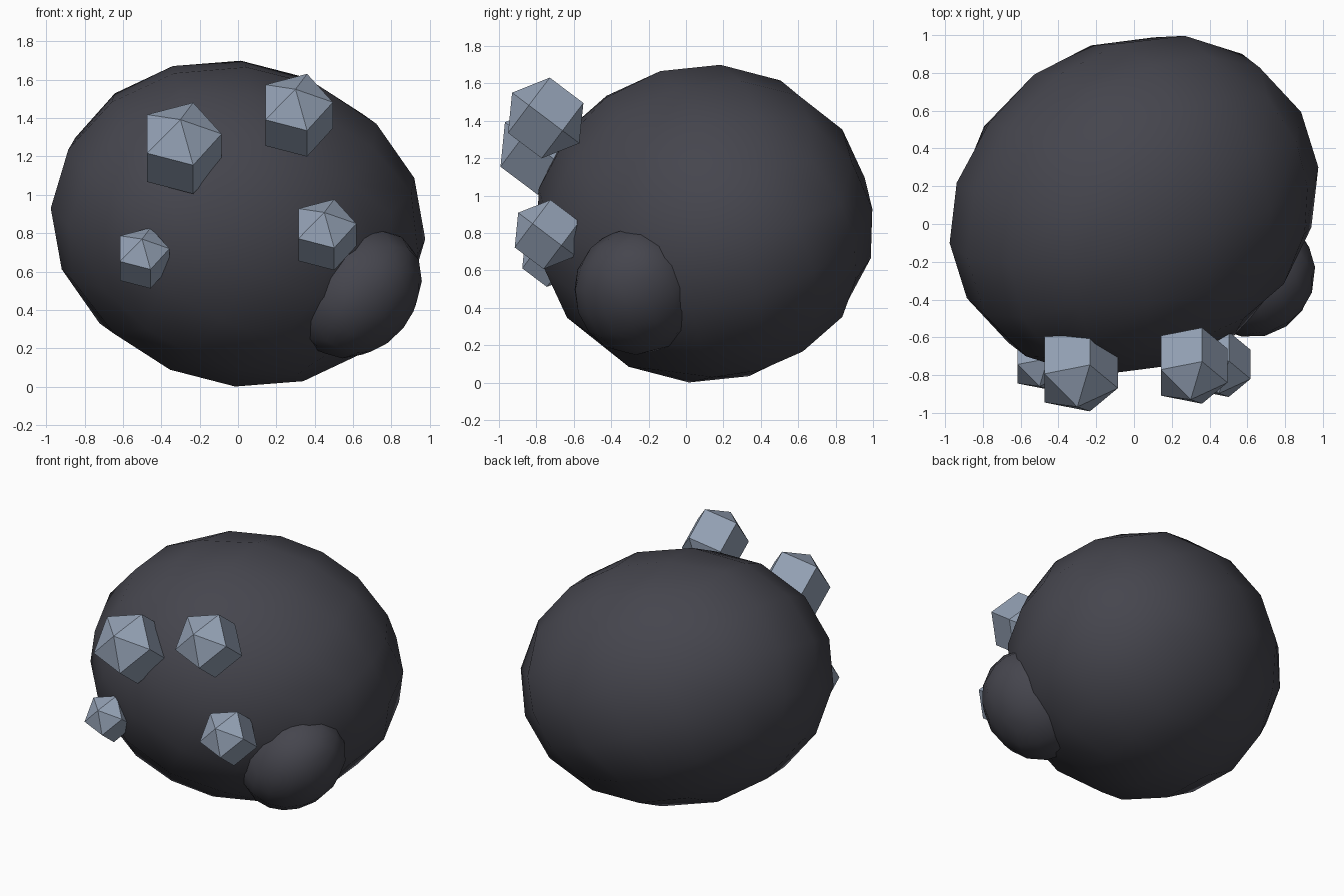
import bpy, bmesh
from math import pi, tan, sin, cos, radians
from mathutils import Matrix, Vector, Euler

if "Cube" in bpy.data.objects:
    bpy.data.objects.remove(bpy.data.objects["Cube"])


def material(name, rgb):
    m = bpy.data.materials.new(name)
    m.diffuse_color = (*rgb, 1)
    m.use_nodes = True
    m.node_tree.nodes["Principled BSDF"].inputs["Base Color"].default_value = m.diffuse_color
    return m


def finish(name, bm, mat, smooth):
    bmesh.ops.recalc_face_normals(bm, faces=bm.faces)
    for f in bm.faces:
        f.smooth = smooth
    me = bpy.data.meshes.new(name)
    bm.to_mesh(me)
    bm.free()
    me.materials.append(mat)
    ob = bpy.data.objects.new(name, me)
    bpy.context.collection.objects.link(ob)
    return ob


def rock(name, centre, shape, turn, mat):
    """Rounded cube, turned and then stretched by a 3x3 matrix."""
    bm = bmesh.new()
    bmesh.ops.create_cube(bm, size=2)
    bmesh.ops.subdivide_edges(bm, edges=bm.edges[:], cuts=3, use_grid_fill=True)
    rot = Euler(turn).to_matrix()
    for v in bm.verts:
        p = Vector([tan(c * pi / 4) for c in v.co]).normalized()
        v.co = shape @ (rot @ p) + Vector(centre)
    return finish(name, bm, mat, True)


def crystal(name, centre, r, mat):
    """Five-sided prism with a pyramid on each end, leaning out of the rock."""
    bm = bmesh.new()
    rings = [[bm.verts.new((0.866 * r * cos(a), 0.866 * r * sin(a), h * r))
              for a in (2 * pi * i / 5 for i in range(5))] for h in (-0.5, 0.5)]
    low, high = bm.verts.new((0, 0, -r)), bm.verts.new((0, 0, r))
    for i in range(5):
        j = (i + 1) % 5
        bm.faces.new((rings[0][i], rings[0][j], rings[1][j], rings[1][i]))
        bm.faces.new((rings[1][i], rings[1][j], high))
        bm.faces.new((rings[0][j], rings[0][i], low))
    bm.transform(Matrix.Translation(centre) @ Matrix.Rotation(radians(53), 4, 'X'))
    return finish(name, bm, mat, False)


stone = material("dark_stone", (0.06, 0.06, 0.075))
ore = material("blue_grey_ore", (0.29, 0.35, 0.45))

# main boulder
rock("boulder", (0, 0.1, 0.85),
     Matrix(((0.98, 0, 0), (0.123, 0.902, 0), (-0.0615, 0.0084, 0.853))),
     (0.3, 0.4, 0.2), stone)

# small lump low on the front right
rock("side_lump", (0.62, -0.26, 0.49),
     Matrix(((0.34, 0, 0), (0, 0.34, 0), (0.07, 0, 0.335))),
     (0.5, 0.2, 0.6), stone)

# ore crystals on the front
for name, c, r in (("crystal_upper_left", (-0.30, -0.77, 1.243), 0.248),
                   ("crystal_upper_right", (0.30, -0.75, 1.415), 0.225),
                   ("crystal_lower_left", (-0.50, -0.728, 0.67), 0.165),
                   ("crystal_lower_right", (0.45, -0.743, 0.792), 0.193)):
    crystal(name, c, r, ore)
